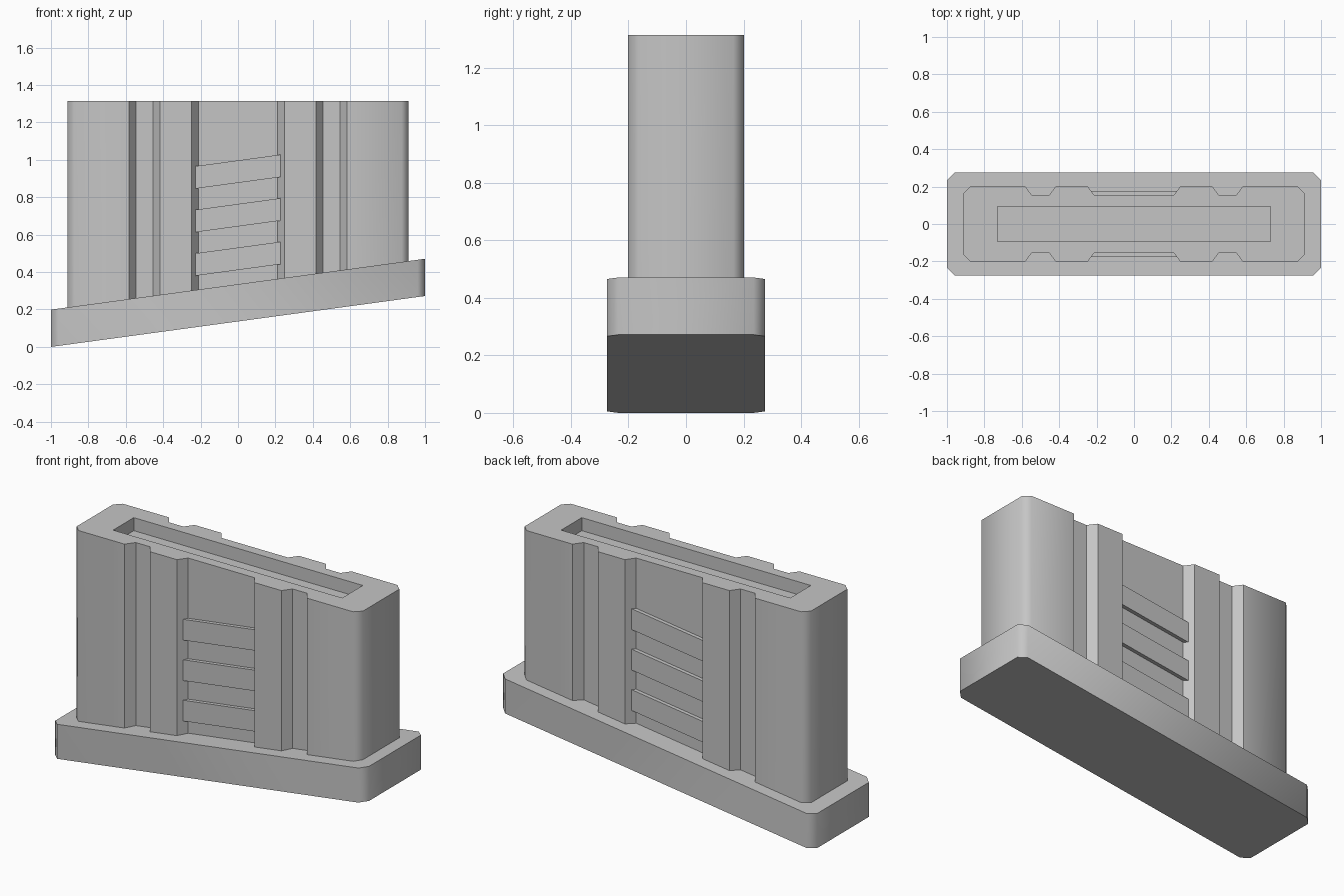
import bpy
import bmesh
import math

cube = bpy.data.objects.get("Cube")
if cube:
    bpy.data.objects.remove(cube, do_unlink=True)

grey = bpy.data.materials.new("plain_grey")
grey.use_nodes = True
colour = (0.56, 0.56, 0.56, 1)
grey.diffuse_color = colour
grey.node_tree.nodes["Principled BSDF"].inputs["Base Color"].default_value = colour

SLOPE = 0.136
BODY_TOP = 1.315


def slanted(height):
    """Height function rising along x, measured at the low end."""
    return lambda x: height + SLOPE * (x + 1)


def level(height):
    return lambda x: height


def rectangle(x0, x1, y0, y1):
    return [(x0, y0), (x1, y0), (x1, y1), (x0, y1)]


def prism(name, outline, bottom, top, pocket=None, depth=0.0):
    """Upright prism with optional rectangular pocket sunk into its top."""
    bm = bmesh.new()

    def ring(points, height):
        return [bm.verts.new((x, y, height(x))) for x, y in points]

    def walls(a, b):
        for i in range(len(a)):
            j = (i + 1) % len(a)
            bm.faces.new((a[i], a[j], b[j], b[i]))

    low, high = ring(outline, bottom), ring(outline, top)
    walls(low, high)
    bm.faces.new(low)
    if pocket:
        rim = ring(pocket, top)
        floor = ring(pocket, lambda x: top(x) - depth)
        walls(rim, floor)
        bm.faces.new(floor)
        edges = [bm.edges.get((r[i - 1], r[i])) for r in (high, rim) for i in range(len(r))]
        bmesh.ops.triangle_fill(bm, edges=edges, use_beauty=True)
    else:
        bm.faces.new(high)
    bmesh.ops.recalc_face_normals(bm, faces=bm.faces)
    mesh = bpy.data.meshes.new(name)
    bm.to_mesh(mesh)
    bm.free()
    mesh.materials.append(grey)
    obj = bpy.data.objects.new(name, mesh)
    bpy.context.collection.objects.link(obj)
    bpy.ops.object.select_all(action="DESELECT")
    obj.select_set(True)
    bpy.context.view_layer.objects.active = obj
    bpy.ops.object.shade_smooth_by_angle(angle=math.radians(48))
    return obj


def mirrored(quarter):
    """Complete an outline from its quarter, listed from the end to the middle."""
    half = quarter + [(-x, y) for x, y in reversed(quarter)]
    return half + [(-x, -y) for x, y in half]


# Slanted base plate with cut corners
prism("base_plate", mirrored([(1.0, 0.235), (0.96, 0.275)]), slanted(0), slanted(0.199))

# Tall body with side grooves, a wide middle recess and a shallow top pocket
OUT, IN = 0.202, 0.152
body = [(0.912, 0.165), (0.875, OUT),
        (0.582, OUT), (0.545, IN), (0.455, IN), (0.418, OUT),
        (0.248, OUT), (0.211, IN)]
prism("body", mirrored(body), slanted(0.1), level(BODY_TOP),
      pocket=rectangle(-0.73, 0.73, -0.094, 0.094), depth=0.075)

# Slanted grip ribs in the front and back recesses
for side, label in ((-1, "front"), (1, "back")):
    for i in range(3):
        z = 0.275 + 0.233 * i
        prism(f"{label}_grip_rib_{i + 1}",
              rectangle(-0.228, 0.226, side * 0.13, side * 0.174),
              slanted(z), slanted(z + 0.12))
